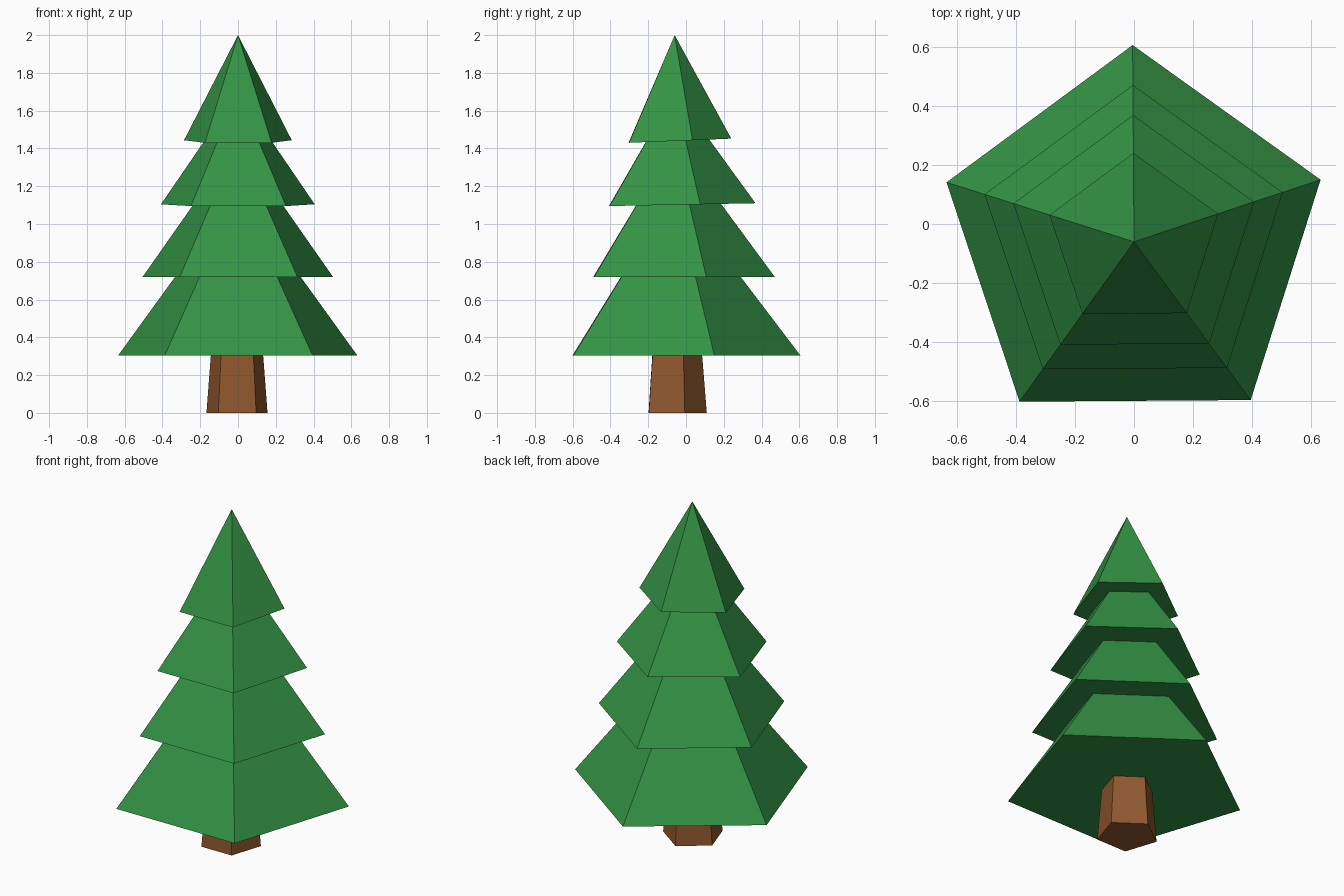
import bpy
import bmesh
from math import cos, sin, radians

default = bpy.data.objects.get("Cube")
if default:
    bpy.data.objects.remove(default, do_unlink=True)

SIDES = 5
AXIS_Y = -0.06


def make_material(name, color):
    mat = bpy.data.materials.new(name)
    mat.use_nodes = True
    mat.diffuse_color = color
    bsdf = next(n for n in mat.node_tree.nodes if n.type == 'BSDF_PRINCIPLED')
    bsdf.inputs["Base Color"].default_value = color
    return mat


def ring(bm, radius, z, lift=0.0, cx=0.0):
    """Pentagon with one corner at the back; lift raises the back corner."""
    verts = []
    for i in range(SIDES):
        a = radians(90.4 + i * 360 / SIDES)
        rise = lift * (sin(a) + 0.81) / 1.81
        verts.append(bm.verts.new((cx + radius * cos(a), AXIS_Y + radius * sin(a), z + rise)))
    return verts


def finish(bm, name, mat):
    bmesh.ops.recalc_face_normals(bm, faces=bm.faces[:])
    mesh = bpy.data.meshes.new(name)
    bm.to_mesh(mesh)
    bm.free()
    mesh.materials.append(mat)
    obj = bpy.data.objects.new(name, mesh)
    bpy.context.collection.objects.link(obj)


def sides(bm, low, high):
    for i in range(SIDES):
        j = (i + 1) % SIDES
        bm.faces.new((low[i], low[j], high[j], high[i]))


green = make_material("foliage green", (0.033, 0.29, 0.058, 1))
brown = make_material("bark brown", (0.275, 0.097, 0.028, 1))

# Trunk: tapered five-sided post reaching into the lowest tier
bm = bmesh.new()
foot = ring(bm, 0.17, 0, cx=-0.005)
top = ring(bm, 0.138, 0.4, cx=-0.005)
sides(bm, foot, top)
bm.faces.new(foot)
bm.faces.new(top)
finish(bm, "trunk", brown)

# Foliage: four stacked pyramids (radius, base height, apex height, back lift)
tiers = [
    ("foliage_bottom", 0.665, 0.305, 1.18, 0.0),
    ("foliage_lower", 0.53, 0.72, 1.44, 0.0),
    ("foliage_upper", 0.428, 1.095, 1.70, 0.015),
    ("foliage_top", 0.30, 1.43, 2.0, 0.022),
]
for name, radius, base, apex, lift in tiers:
    bm = bmesh.new()
    rim = ring(bm, radius, base, lift)
    tip = bm.verts.new((0, AXIS_Y, apex))
    for i in range(SIDES):
        bm.faces.new((rim[i], rim[(i + 1) % SIDES], tip))
    bm.faces.new(rim)
    finish(bm, name, green)
